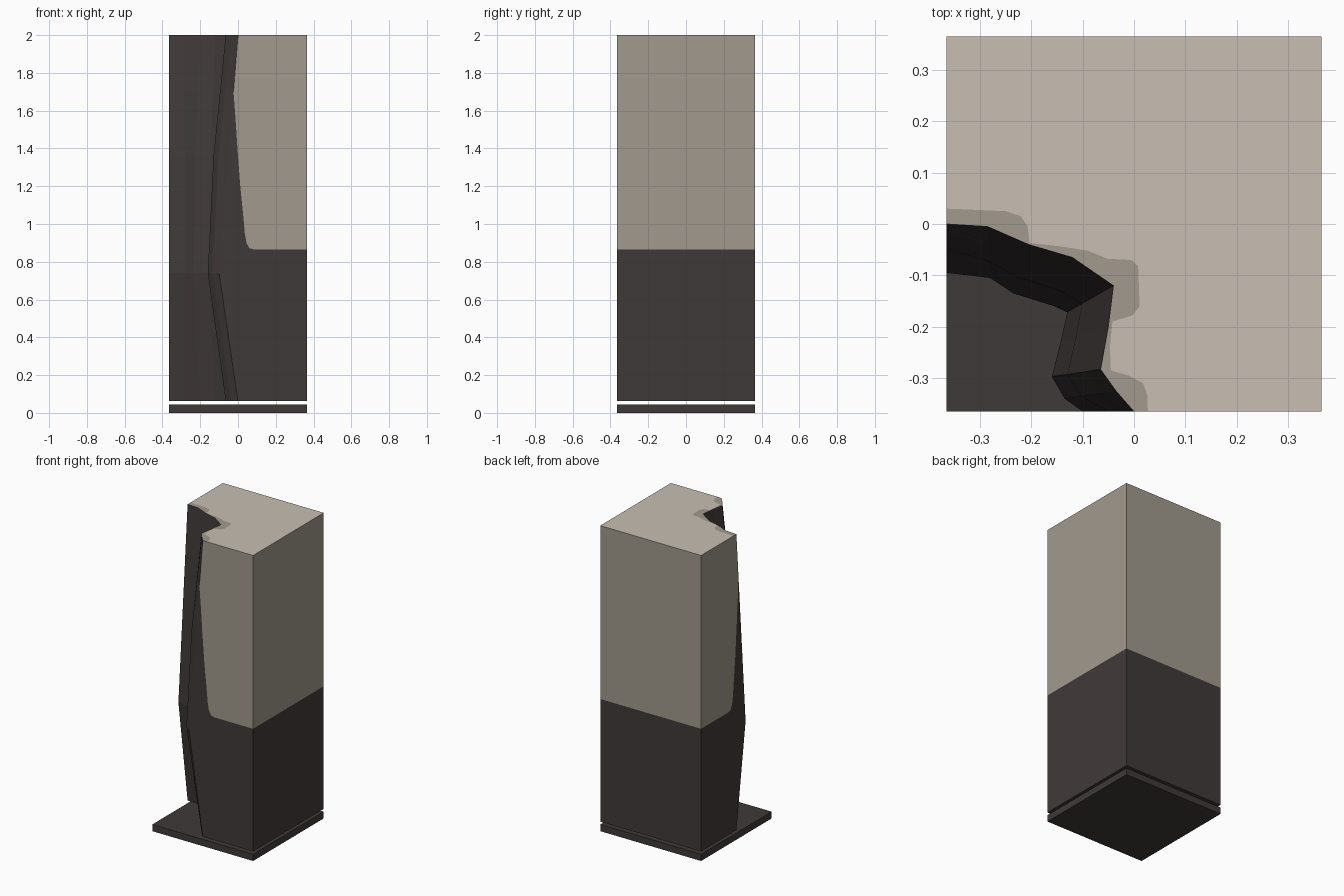
import bpy, bmesh
from mathutils import Vector

if "Cube" in bpy.data.objects:
    bpy.data.objects.remove(bpy.data.objects["Cube"])

H = 0.365            # half width of the square block
TOP, BOT, SPLIT = 2.0, 0.062, 0.865


def material(name, rgb):
    m = bpy.data.materials.new(name)
    m.diffuse_color = (*rgb, 1)
    m.use_nodes = True
    m.node_tree.nodes["Principled BSDF"].inputs["Base Color"].default_value = m.diffuse_color
    return m


charcoal = material("charcoal", (0.051, 0.042, 0.041))
taupe = material("taupe", (0.356, 0.323, 0.270))
cream = material("cream", (0.578, 0.521, 0.445))
DARK, MID, LIGHT = 0, 1, 2


def finish(bm, name):
    bmesh.ops.remove_doubles(bm, verts=bm.verts, dist=0.0005)
    bmesh.ops.recalc_face_normals(bm, faces=bm.faces)
    me = bpy.data.meshes.new(name)
    bm.to_mesh(me)
    bm.free()
    for m in (charcoal, taupe, cream):
        me.materials.append(m)
    ob = bpy.data.objects.new(name, me)
    bpy.context.collection.objects.link(ob)


# base plate
bm = bmesh.new()
bmesh.ops.create_cube(bm, size=1)
bmesh.ops.scale(bm, vec=(2 * H, 2 * H, 0.044), verts=bm.verts)
bmesh.ops.translate(bm, vec=(0, 0, 0.022), verts=bm.verts)
finish(bm, "base_plate")

# broken corner: plan outline at the ends and at the bulge
end_outline = [(-H, 0), (-.285, -.005), (-.205, -.04), (-.12, -.065), (-.04, -.12),
               (-.05, -.2), (-.065, -.283), (-.035, -.325), (0, -H)]
bulge_outline = [(-H, -.095), (-.28, -.105), (-.235, -.135), (-.155, -.16), (-.13, -.172),
                 (-.143, -.23), (-.16, -.297), (-.135, -.34), (-.1, -H)]
# height, bulge share inside the break, bulge share at its two ends
levels = [(TOP, 0, 0), (1.70, .32, .238), (1.36, .68, .508), (.74, 1, 1), (BOT, 0, 0)]

rings = []
for z, inner, outer in levels:
    ring = []
    for i, (a, b) in enumerate(zip(end_outline, bulge_outline)):
        t = outer if i in (0, 8) else inner
        x, y = Vector(a).lerp(Vector(b), t)
        ring.append((x, y, z))
    rings.append(ring)

bm = bmesh.new()


def face(points, mat):
    f = bm.faces.new([bm.verts.new(p) for p in points])
    f.material_index = mat


# broken surface
for upper, lower in zip(rings, rings[1:]):
    for i in range(8):
        face([upper[i], upper[i + 1], lower[i + 1], lower[i]], DARK)

# front and left faces: pale upper area with a rounded, tapering edge
border = [(.085, SPLIT), (.06, .872), (.045, .9), (.036, .95), (.03, 1.02),
          (.012, 1.2), (-.003, 1.4), (-.014, 1.57)]
patch_top = [(-.365, .03), (-.25, .025), (-.22, .015), (-.207, -.005), (-.203, -.037),
             (-.14, -.044), (-.09, -.052), (-.05, -.068), (-.005, -.07), (.008, -.082),
             (.011, -.16), (-.003, -.178), (-.042, -.19), (-.047, -.24), (-.045, -.285),
             (-.01, -.295), (.018, -.31), (.026, -.335), (.027, -H)]
for index, patch_u, place in ((8, .027, lambda u, z: (u, -H, z)),
                              (0, .03, lambda u, z: (-H, u, z))):
    chip = [r[index] for r in rings]
    edge = [place(u, z) for u, z in border]
    face([place(H, TOP), place(H, SPLIT)] + edge
         + [chip[1], chip[0], place(patch_u, TOP)], MID)
    face([place(H, BOT), place(H, SPLIT)] + edge + chip[1:], DARK)

# plain right and back faces, two colours split by height
for p, q in (((H, -H), (H, H)), ((H, H), (-H, H))):
    for z0, z1, mat in ((BOT, SPLIT, DARK), (SPLIT, TOP, MID)):
        face([(*p, z0), (*q, z0), (*q, z1), (*p, z1)], mat)

# top: cream surface with a darker margin beside the break
corners = [(H, -H), (H, H), (-H, H)]
margin = [(x, y, TOP) for x, y in patch_top]
face(margin + [(*c, TOP) for c in corners], LIGHT)
face(margin + rings[0][::-1], MID)

# underside
face(rings[-1] + [(*c, BOT) for c in corners], DARK)
finish(bm, "broken_block")
